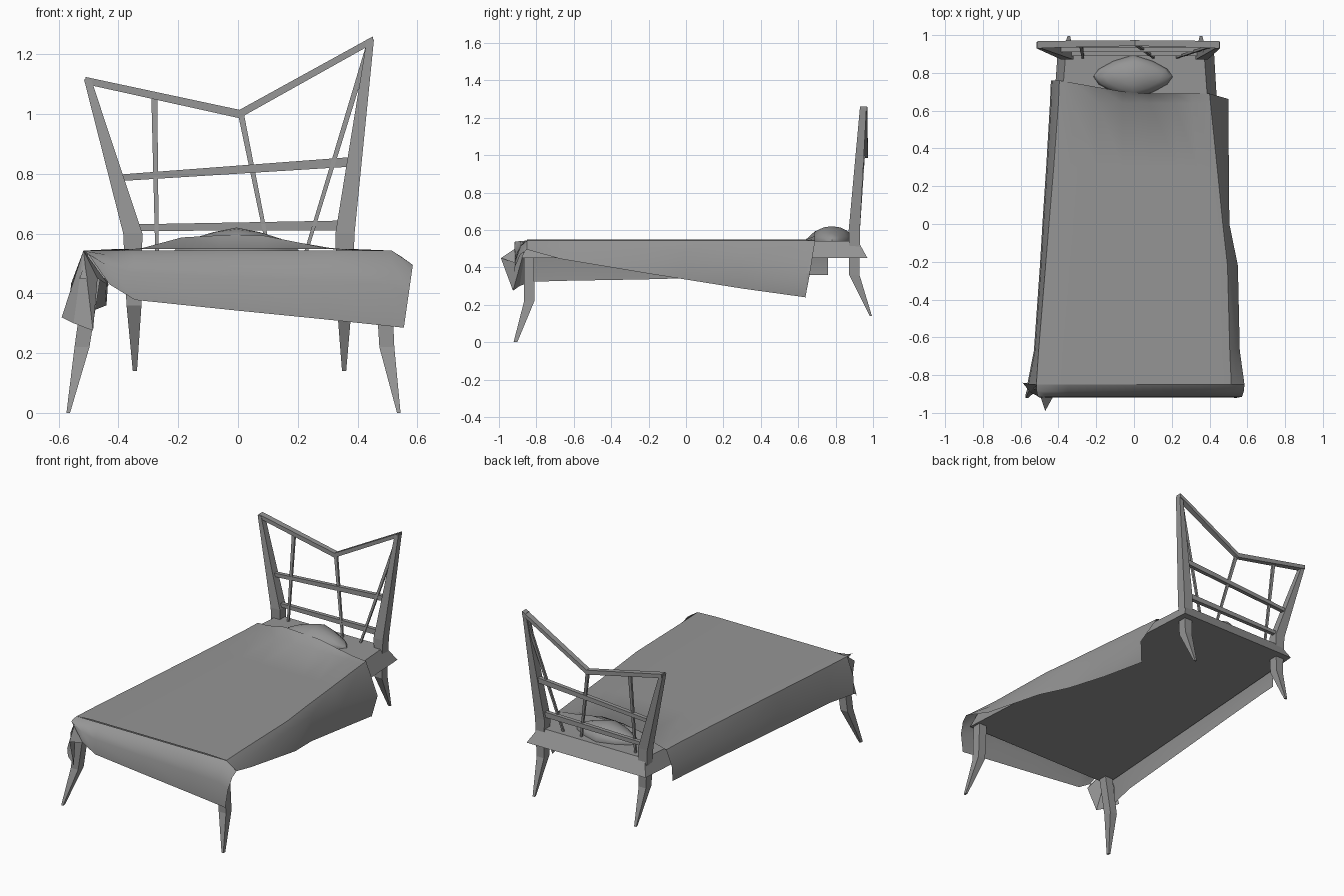
import bpy, bmesh, math
from mathutils import Vector

cube = bpy.data.objects.get("Cube")
if cube:
    bpy.data.objects.remove(cube, do_unlink=True)

grey = bpy.data.materials.new("plain_grey")
grey.use_nodes = True
grey.diffuse_color = (0.3, 0.3, 0.3, 1)
grey.node_tree.nodes["Principled BSDF"].inputs["Base Color"].default_value = grey.diffuse_color


def smooth(obj, degrees):
    bpy.ops.object.select_all(action="DESELECT")
    obj.select_set(True)
    bpy.context.view_layer.objects.active = obj
    bpy.ops.object.shade_smooth_by_angle(angle=math.radians(degrees))


def loft(name, rings, solid=True):
    """Skin a list of point rings; solid ones are closed and capped."""
    bm = bmesh.new()
    rows = [[bm.verts.new(p) for p in ring] for ring in rings]
    n = len(rows[0])
    for a, b in zip(rows, rows[1:]):
        for i in range(n if solid else n - 1):
            j = (i + 1) % n
            bm.faces.new((a[i], b[i], b[j], a[j]))
    if solid:
        bm.faces.new(rows[0])
        bm.faces.new(rows[-1])
        bmesh.ops.recalc_face_normals(bm, faces=bm.faces)
    mesh = bpy.data.meshes.new(name)
    bm.to_mesh(mesh)
    bm.free()
    mesh.materials.append(grey)
    obj = bpy.data.objects.new(name, mesh)
    bpy.context.collection.objects.link(obj)
    return obj


CORNERS = ((-1, -1), (1, -1), (1, 1), (-1, 1))


def level_ring(x, y, z, w, d):
    """Horizontal rectangle, for legs, posts and slender bars."""
    return [(x + a * w / 2, y + b * d / 2, z) for a, b in CORNERS]


def upright_ring(x, y, z, d, h):
    """Rectangle across the x direction, for rails."""
    return [(x, y + a * d / 2, z + b * h / 2) for a, b in CORNERS]


# Mattress base: wider at the foot, with flared sides
def base_ring(xl0, xr0, y0, xl1, xr1, y1, z):
    return [(xl0, y0, z), (xr0, y0, z), (xr1, y1, z), (xl1, y1, z)]


loft("mattress_base", [
    base_ring(-.53, .53, -.88, -.4, .42, .97, .45),
    base_ring(-.5, .5, -.84, -.36, .37, .92, .54)])

# Bent legs, and posts that splay to different heights
for side, label, top_x, top_z in ((-1, "right", -.503, 1.115), (1, "left", .443, 1.25)):
    loft(f"front_leg_{label}", [
        level_ring(side * .553 - .015, -.912, 0, .012, .02),
        level_ring(side * .51 - .012, -.838, .22, .05, .055),
        level_ring(side * .485, -.84, .47, .055, .055)])
    loft(f"back_leg_{label}", [
        level_ring(side * .35 + .005, .988, .14, .014, .012),
        level_ring(side * .352 + .004, .9, .36, .05, .055),
        level_ring(side * .355 + .003, .9, .6, .064, .06)])
    loft(f"head_post_{label}", [
        level_ring(side * .355 + .003, .9, .6, .064, .06),
        level_ring(top_x, .947, top_z, .024, .035)])

# Headboard rails
loft("top_rail", [
    upright_ring(-.51, .95, 1.112, .038, .024),
    upright_ring(.005, .958, 1.0, .03, .028),
    upright_ring(.452, .95, 1.248, .038, .024)])
loft("middle_rail", [upright_ring(-.39, .922, .787, .025, .022),
                     upright_ring(.38, .922, .84, .025, .032)])
loft("lower_rail", [upright_ring(-.34, .903, .62, .025, .022),
                    upright_ring(.35, .903, .627, .025, .033)])

# Slender headboard bars
for i, (x0, z0, x1, z1) in enumerate(((-.271, .54, -.28, 1.06),
                                      (.103, .54, .01, 1.0),
                                      (.228, .54, .437, 1.225))):
    loft(f"headboard_bar_{i + 1}", [level_ring(x0, .883, z0, .012, .012),
                                    level_ring(x1, .952, z1, .02, .014)])

# Pillow: lens-shaped cushion
bpy.ops.mesh.primitive_uv_sphere_add(segments=12, ring_count=8, location=(-.005, .78, .54))
pillow = bpy.context.object
pillow.name = "pillow"
for v in pillow.data.vertices:
    point = 1 - .35 * abs(v.co.x)
    v.co = Vector((v.co.x * .21, v.co.y * point * .115, v.co.z * point * .08))
pillow.data.materials.append(grey)
smooth(pillow, 50)


# Blanket: top sheet with a hanging side on each edge
def blanket_row(y, left_hem, left_edge, right_edge, right_fold, right_hem, hump=0, skew=0):
    row = [(left_hem[0], y + skew, left_hem[1]),
           (left_hem[0] + .006, y + skew, (left_hem[1] + .54) / 2),
           (left_edge, y + skew, .543)]
    for t, lift in ((.1, .1), (.26, .85), (.42, 1), (.6, 1), (.76, .45), (.88, .1)):
        x = left_edge + t * (right_edge - left_edge)
        row.append((x, y + skew * max(0, 1 - 2 * t), .548 + hump * lift))
    row.append((right_edge, y, .543))
    row.append((right_fold[0], y - skew * .4, right_fold[1]))
    row.append((right_hem[0], y - skew * .75, right_hem[1]))
    return row


blanket = loft("blanket", [
    blanket_row(.69, (-.44, .36), -.395, .4, (.5, .365), (.475, .235), .046, .07),
    blanket_row(.64, (-.445, .358), -.4, .405, (.5, .372), (.475, .24)),
    blanket_row(.3, (-.465, .35), -.425, .44, (.502, .435), (.485, .287)),
    blanket_row(0, (-.485, .342), -.45, .47, (.505, .49), (.505, .335)),
    blanket_row(-.22, (-.498, .336), -.468, .495, (.52, .5), (.55, .37)),
    blanket_row(-.67, (-.53, .328), -.505, .507, (.535, .5), (.56, .445)),
    blanket_row(-.85, (-.565, .322), -.517, .515, (.55, .52), (.585, .495)),
], solid=False)
smooth(blanket, 40)

# Foot drape: hangs lower toward one corner
columns = ((-.517, -.5, .53), (-.44, -.43, .43), (-.35, -.345, .378), (0, 0, .342),
           (.3, .3, .312), (.515, .49, .292), (.585, .555, .285))
rows = []
for t, y in ((0, -.85), (.12, -.885), (.45, -.915), (1, -.918)):
    ring = []
    for x_top, x_hem, z_hem in columns:
        z_top = .495 if x_top > .55 else .543
        ring.append((x_top + t * (x_hem - x_top), y, z_top + t * (z_hem - z_top)))
    rows.append(ring)
smooth(loft("foot_drape", rows, solid=False), 40)

# Loose corner flap
top = (-.517, -.85, .543)
loft("corner_flap", [
    [top, top, top, top, top],
    [(-.59, -.84, .32), (-.55, -.89, .3), (-.485, -.925, .275),
     (-.47, -.99, .45), (-.43, -.918, .425)]], solid=False)
